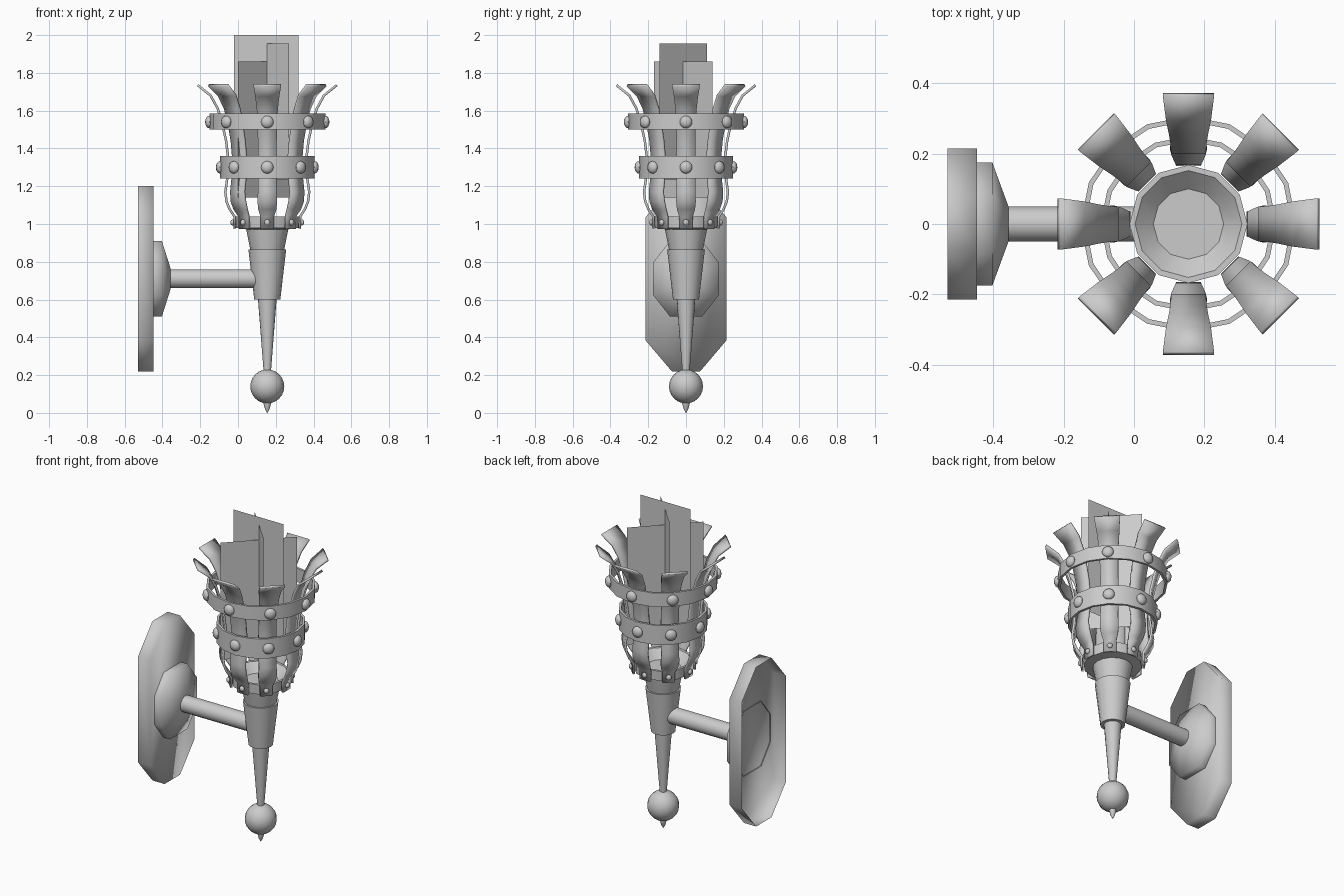
import bpy, bmesh, math
from mathutils import Matrix, Vector

cube = bpy.data.objects.get("Cube")
if cube:
    bpy.data.objects.remove(cube)

AXIS = 0.155   # x of the torch axis
ROD_Z = 0.71

metal = bpy.data.materials.new("grey metal")
metal.use_nodes = True
grey = (0.6, 0.6, 0.6, 1)
metal.diffuse_color = grey
metal.node_tree.nodes["Principled BSDF"].inputs["Base Color"].default_value = grey


def finish(name, bm, smooth=40, fix=True):
    """Turn a bmesh into a named object; smooth is the sharp-edge angle."""
    if fix:
        bmesh.ops.recalc_face_normals(bm, faces=bm.faces)
    mesh = bpy.data.meshes.new(name)
    bm.to_mesh(mesh)
    bm.free()
    mesh.materials.append(metal)
    obj = bpy.data.objects.new(name, mesh)
    bpy.context.collection.objects.link(obj)
    if smooth:
        bpy.ops.object.select_all(action="DESELECT")
        obj.select_set(True)
        bpy.context.view_layer.objects.active = obj
        bpy.ops.object.shade_smooth_by_angle(angle=math.radians(smooth))
    return obj


def loft(bm, rings, closed=False):
    """Bridge successive rings of points; closed joins last to first."""
    loops = [[bm.verts.new(p) for p in ring] for ring in rings]
    pairs = list(zip(loops, loops[1:])) + ([(loops[-1], loops[0])] if closed else [])
    for a, b in pairs:
        n = len(a)
        for i in range(n):
            j = (i + 1) % n
            bm.faces.new((a[i], a[j], b[j], b[i]))
    return loops


def lathe(name, profile, sides, closed=False, caps=True, smooth=40):
    """Spin (radius, z) points around the torch axis."""
    bm = bmesh.new()
    turn = [2 * math.pi * i / sides for i in range(sides)]
    loops = loft(bm, [[(AXIS + r * math.cos(t), r * math.sin(t), z) for t in turn]
                      for r, z in profile], closed)
    if caps and not closed:
        bm.faces.new(loops[0])
        bm.faces.new(loops[-1])
    return finish(name, bm, smooth)


def band(name, r, thick, z0, z1, sides):
    lathe(name, [(r, z0), (r, z1), (r - thick, z1), (r - thick, z0)], sides, closed=True)


def rivets(name, r, z, size, depth):
    """Eight flattened studs around a band."""
    bm = bmesh.new()
    for k in range(8):
        place = (Matrix.Translation((AXIS, 0, z)) @ Matrix.Rotation(k * math.pi / 4, 4, "Z")
                 @ Matrix.Translation((r, 0, 0)) @ Matrix.Diagonal((depth, size, size, 1)))
        bmesh.ops.create_uvsphere(bm, u_segments=12, v_segments=8, radius=1, matrix=place)
    finish(name, bm)


# Handle: tip, ball, tapering shaft, sleeve and neck
lathe("bottom_tip", [(0.002, 0), (0.012, 0.02), (0.02, 0.05), (0.02, 0.07)], 12)
ball = bmesh.new()
bmesh.ops.create_uvsphere(ball, u_segments=16, v_segments=12, radius=0.09,
                          matrix=Matrix.Translation((AXIS, 0, 0.14)))
finish("bottom_ball", ball)
lathe("lower_shaft", [(0.018, 0.2), (0.05, 0.61)], 16)
lathe("sleeve", [(0.069, 0.6), (0.1, 0.865)], 16)
lathe("neck", [(0.085, 0.84), (0.112, 0.975)], 16)

# Shallow cup at the foot of the basket
lathe("cup", [(0.1, 0.97), (0.165, 0.98), (0.168, 1.04), (0.152, 1.04), (0.1, 0.99)], 12)

# Basket bands and studs
band("lower_band", 0.25, 0.014, 1.24, 1.36, 16)
band("upper_band", 0.307, 0.014, 1.5, 1.585, 16)
rivets("lower_band_rivets", 0.25, 1.3, 0.033, 0.022)
rivets("upper_band_rivets", 0.307, 1.54, 0.033, 0.022)
rivets("cup_rivets", 0.183, 1.008, 0.016, 0.012)

# Eight curved staves: (radius, height, half width)
STAVE = [(0.172, 0.975, 0.035), (0.174, 1.04, 0.036), (0.2, 1.08, 0.048), (0.216, 1.12, 0.052),
         (0.222, 1.17, 0.05), (0.212, 1.24, 0.05), (0.206, 1.34, 0.05), (0.218, 1.44, 0.05),
         (0.238, 1.53, 0.052), (0.262, 1.61, 0.056), (0.3, 1.68, 0.064), (0.368, 1.735, 0.073)]
bm = bmesh.new()
for k in range(8):
    spin = Matrix.Translation((AXIS, 0, 0)) @ Matrix.Rotation(k * math.pi / 4, 4, "Z")
    rows = [[bm.verts.new(spin @ Vector((r, s * w, z))) for s in (-1, 1)] for r, z, w in STAVE]
    for a, b in zip(rows, rows[1:]):
        bm.faces.new((a[0], a[1], b[1], b[0]))
staves = finish("basket_staves", bm, fix=False)
shell = staves.modifiers.new("thickness", "SOLIDIFY")
shell.thickness = 0.013
shell.offset = 0

# Three crossed flame sheets: start xy, end xy, top height
bm = bmesh.new()
for a, b, top in (((-0.02, -0.015), (0.32, -0.015), 2.0),
                  ((0.27, -0.14), (0.035, 0.11), 1.955),
                  ((0.0, -0.17), (0.305, 0.14), 1.86)):
    low = top - 0.72
    bm.faces.new([bm.verts.new(p) for p in ((*a, low), (*b, low), (*b, top), (*a, top))])
finish("flame_sheets", bm, smooth=0, fix=False)


def octagon(x, hy, hz, cy, cz):
    """Chamfered rectangle facing x; cy and cz are the flat half lengths."""
    corners = [(hy, -cz), (hy, cz), (cy, hz), (-cy, hz),
               (-hy, cz), (-hy, -cz), (-cy, -hz), (cy, -hz)]
    return [(x, y, z + ROD_Z) for y, z in corners]


# Wall plate, hollow at the back
bm = bmesh.new()
loops = loft(bm, [octagon(-0.53, 0.215, 0.49, 0.075, 0.325),
                  octagon(-0.447, 0.215, 0.49, 0.075, 0.325)])
bm.faces.new(loops[-1])
finish("wall_plate", bm, smooth=100)

# Stepped mount on the plate
bm = bmesh.new()
loops = loft(bm, [octagon(-0.452, 0.175, 0.2, 0.085, 0.085),
                  octagon(-0.403, 0.175, 0.2, 0.085, 0.085),
                  octagon(-0.357, 0.05, 0.055, 0.024, 0.024)])
bm.faces.new(loops[-1])
finish("wall_mount", bm, smooth=100)

# Arm from the mount to the sleeve
bm = bmesh.new()
bmesh.ops.create_cone(bm, cap_ends=True, segments=16, radius1=0.05, radius2=0.05, depth=0.48,
                      matrix=Matrix.Translation((-0.13, 0, ROD_Z)) @ Matrix.Rotation(math.pi / 2, 4, "Y"))
finish("arm", bm)
